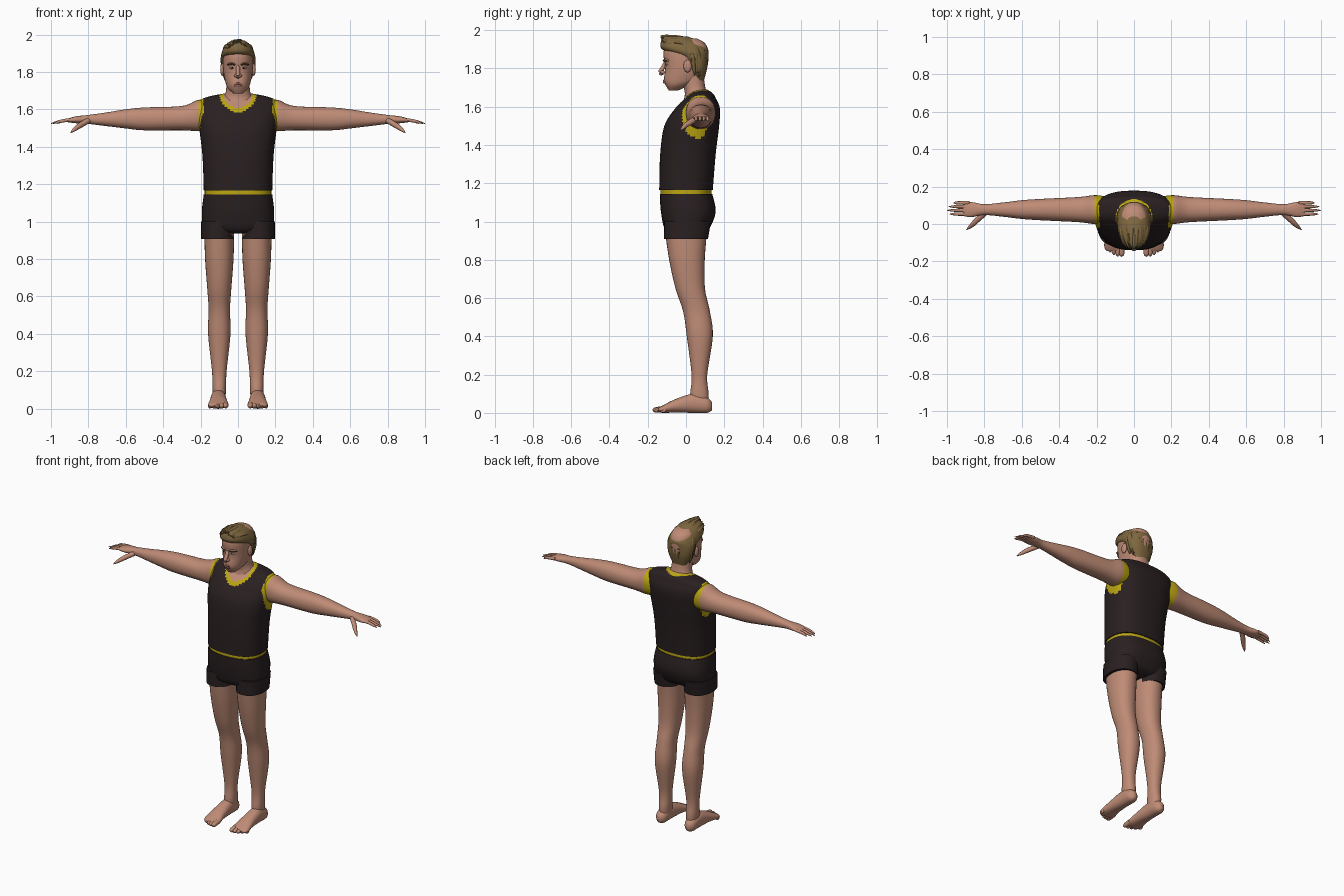
import bpy, bmesh, math, random
from mathutils import Vector

random.seed(4)
cube = bpy.data.objects.get("Cube")
if cube:
    bpy.data.objects.remove(cube)


def material(name, *rgb):
    m = bpy.data.materials.new(name)
    m.use_nodes = True
    m.diffuse_color = (*rgb, 1)
    bsdf = next(n for n in m.node_tree.nodes if n.type == 'BSDF_PRINCIPLED')
    bsdf.inputs["Base Color"].default_value = (*rgb, 1)
    return m


skin = material("skin", .52, .26, .18)
cloth = material("dark cloth", .022, .014, .015)
yellow = material("yellow trim", .5, .38, .006)
hair = material("hair", .21, .135, .05)
dark_hair = material("dark hair", .09, .06, .02)
lip = material("lip", .33, .13, .1)
white = material("eye white", .6, .55, .5)
iris = material("iris", .03, .02, .015)


def finish(name, bm, mats, rule=None):
    """Turn a bmesh into a smooth object; rule picks a material per face."""
    bmesh.ops.recalc_face_normals(bm, faces=bm.faces)
    if rule:
        for f in bm.faces:
            f.material_index = rule(f.calc_center_median())
    me = bpy.data.meshes.new(name)
    bm.to_mesh(me)
    bm.free()
    for m in mats:
        me.materials.append(m)
    me.polygons.foreach_set("use_smooth", [True] * len(me.polygons))
    me.set_sharp_from_angle(angle=math.radians(60))
    bpy.context.collection.objects.link(bpy.data.objects.new(name, me))


def bridge(bm, rings):
    """Join neighbouring rings of points with faces and close both ends."""
    rings = [[bm.verts.new(co) for co in ring] for ring in rings]
    count = len(rings[0])
    for low, high in zip(rings, rings[1:]):
        for i in range(count):
            j = (i + 1) % count
            bm.faces.new((low[i], low[j], high[j], high[i]))
    bm.faces.new(rings[0])
    bm.faces.new(rings[-1])


def smooth_path(points, steps):
    """Smooth curve through tuples of any size."""
    out = []
    for i, (start, end) in enumerate(zip(points, points[1:])):
        before = points[max(i - 1, 0)]
        after = points[min(i + 2, len(points) - 1)]
        for k in range(steps):
            t = k / steps
            ease = t * t * (3 - 2 * t)
            leave, arrive = t * (1 - t) ** 2 / 2, t * t * (t - 1) / 2
            out.append([b + (c - b) * ease + (c - a) * leave + (d - b) * arrive
                        for a, b, c, d in zip(before, start, end, after)])
    return out + [list(points[-1])]


def loft(name, sections, mats, axis='z', middle=0, side=1, sides=32, steps=5, power=2.2, rule=None):
    """Sections hold: place on the axis, second centre, two radii."""
    rings = []
    for place, centre, wide, deep in smooth_path(sections, steps):
        ring = []
        for i in range(sides):
            a = math.tau * i / sides
            c, s = math.cos(a), math.sin(a)
            u = middle + wide * math.copysign(abs(c) ** (2 / power), c)
            v = centre + deep * math.copysign(abs(s) ** (2 / power), s)
            x, y, z = {'x': (place, u, v), 'y': (u, place, v), 'z': (u, v, place)}[axis]
            ring.append((x * side, y, z))
        rings.append(ring)
    bm = bmesh.new()
    bridge(bm, rings)
    finish(name, bm, mats, rule)


def tube(name, points, radius, mat, side=1, sides=10, both_ends=False):
    """Rounded strand that narrows at its tip, or at both ends."""
    path = [Vector(p) for p in smooth_path(points, 6)]
    last = len(path) - 1
    rings = []
    for i, p in enumerate(path):
        along = path[min(i + 1, last)] - path[max(i - 1, 0)]
        turn = along.to_track_quat('Z', 'Y')
        t = abs(2 * i / last - 1) if both_ends else i / last
        r = radius * max(.2, 1 - t ** 4)
        ring = []
        for k in range(sides):
            a = math.tau * k / sides
            co = p + turn @ Vector((r * math.cos(a), r * math.sin(a), 0))
            co.x *= side
            ring.append(co)
        rings.append(ring)
    bm = bmesh.new()
    bridge(bm, rings)
    finish(name, bm, [mat])


def blob(name, centre, radii, mat, side):
    bm = bmesh.new()
    bmesh.ops.create_uvsphere(bm, u_segments=16, v_segments=10, radius=1)
    for v in bm.verts:
        v.co = Vector(c + r * k for c, r, k in zip(centre, radii, v.co))
        v.co.x *= side
    finish(name, bm, [mat])


# Shirt with neck opening, collar and armhole trim chosen by position
def shirt_rule(c):
    neck = math.hypot(c.x, c.y - .035)
    if c.z > 1.55 and neck < .097:
        return 2 if neck < .077 else 1
    armhole = math.hypot((c.y - .065) / .085, (c.z - 1.55) / .115)
    return int(abs(c.x) > .185 and armhole < 1)


loft("shirt", [(1.165, 0, .183, .14), (1.35, .01, .19, .145), (1.5, .03, .207, .143),
               (1.59, .06, .212, .117), (1.645, .075, .203, .08), (1.67, .08, .15, .06),
               (1.69, .08, .04, .03)],
     [cloth, yellow, skin], sides=96, steps=12, power=2.5, rule=shirt_rule)
loft("waistband", [(1.12, 0, .178, .134), (1.19, 0, .178, .134)], [yellow], power=2.4)
loft("shorts_hips", [(1.145, 0, .183, .137), (1.05, .012, .193, .143), (.96, .004, .18, .115),
                     (.935, 0, .1, .07)], [cloth], sides=48, power=2.5)

for side, label in ((1, "left"), (-1, "right")):
    # Leg with shorts, foot and toes
    loft(label + "_shorts_leg", [(1, .008, .088, .122), (.908, 0, .088, .115)],
         [cloth], middle=.109, side=side)
    loft(label + "_leg", [(.95, 0, .08, .11), (.8, .005, .076, .093), (.65, .022, .065, .077),
                          (.53, .055, .057, .07), (.4, .072, .06, .068), (.2, .07, .039, .041),
                          (.1, .07, .036, .048), (.03, .07, .03, .045)],
         [skin], middle=.1, side=side)
    loft(label + "_foot", [(.137, .035, .014, .02), (.11, .04, .035, .04), (.04, .05, .04, .05),
                           (-.05, .038, .046, .036), (-.12, .02, .054, .02), (-.145, .016, .04, .01)],
         [skin], axis='y', middle=.105, side=side)
    for i in range(5):
        x, r = .066 + .021 * i, .016 - .0015 * i
        tip = -.175 + .0025 * i * i
        tube(f"{label}_toe_{i + 1}", [(x, -.11, .022), (x, tip + .02, r), (x, tip, r)], r, skin, side)

    # Arm with yellow cuff, fingers and thumb
    loft(label + "_arm", [(.15, 1.565, .07, .075), (.21, 1.567, .077, .084), (.3, 1.553, .067, .065),
                          (.5, 1.549, .057, .061), (.6, 1.549, .05, .051), (.7, 1.547, .038, .037),
                          (.8, 1.546, .029, .024), (.87, 1.544, .04, .018), (.915, 1.54, .034, .008)],
         [skin, yellow], axis='x', middle=.077, side=side, steps=8,
         rule=lambda c: int(abs(c.x) < .214))
    for i, tip in enumerate((.985, 1, .99, .965)):
        y = .053 + .02 * i
        tube(f"{label}_finger_{i + 1}", [(.88, y, 1.545), (.94, y, 1.538), (tip, y, 1.524)],
             .0095, skin, side)
    tube(label + "_thumb", [(.8, .055, 1.54), (.835, .025, 1.52), (.865, -.005, 1.5), (.895, -.03, 1.475)],
         .015, skin, side)

    # Ears, eyes and brows
    blob(label + "_ear", (.084, .008, 1.812), (.011, .021, .033), skin, side)
    blob(label + "_eye", (.033, -.1, 1.822), (.014, .01, .006), white, side)
    blob(label + "_iris", (.032, -.107, 1.822), (.005, .004, .0055), iris, side)
    brow = [(.013, -.115, 1.838), (.035, -.108, 1.844), (.058, -.09, 1.839)]
    tube(label + "_brow_ridge", brow, .007, skin, side, both_ends=True)
    tube(label + "_eyebrow", [(x, y - .005, z) for x, y, z in brow], .004, dark_hair, side, both_ends=True)
    blob(label + "_nostril", (.011, -.122, 1.78), (.01, .012, .009), skin, side)

# Neck, head, nose and mouth
loft("neck", [(1.6, .05, .095, .075), (1.655, .055, .08, .062), (1.7, .045, .064, .056),
              (1.78, .03, .062, .06)], [skin])
loft("head", [(1.685, -.065, .025, .025), (1.71, -.045, .052, .06), (1.74, -.02, .066, .095),
              (1.8, 0, .078, .109), (1.88, 0, .08, .118), (1.93, 0, .07, .1), (1.955, 0, .04, .06)],
     [skin])
tube("nose", [(0, -.105, 1.84), (0, -.117, 1.81), (0, -.134, 1.78), (0, -.118, 1.768)],
     .012, skin, both_ends=True)
for part, z in (("upper_lip", 1.737), ("lower_lip", 1.727)):
    tube(part, [(-.026, -.1, z), (0, -.114, z), (.026, -.1, z)], .006, lip, both_ends=True)

# Hair: a shaped cap with swept locks on top and around the back
loft("hair_cap", [(1.73, .07, .045, .022), (1.8, .06, .08, .05), (1.86, .04, .09, .075),
                  (1.9, -.005, .088, .12), (1.94, -.028, .07, .103), (1.968, -.055, .035, .06)], [hair])
for i in range(21):
    x = .0066 * (i - 10)
    top = 1.963 - 6 * x * x
    back = random.uniform(0, .1)
    front = random.uniform(-.135, -.122) + 3 * x * x
    tube(f"top_lock_{i + 1}", [(x, back, top - .02 - back / 3), (x, (back + front) / 2, top - .004),
                               (x * .7, front, top + random.uniform(-.012, .008))],
         .012, dark_hair if i % 4 == 1 else hair, sides=6, both_ends=True)
for i in range(13):
    a = math.pi * i / 12
    c, s = math.cos(a), math.sin(a)
    tube(f"back_lock_{i + 1}", [(.06 * c, .01 + .055 * s, 1.93), (.083 * c, .033 + .073 * s, 1.87),
                                (.07 * c, .045 + .05 * s, random.uniform(1.75, 1.775))],
         .012, dark_hair if i % 5 == 2 else hair, sides=6, both_ends=True)
